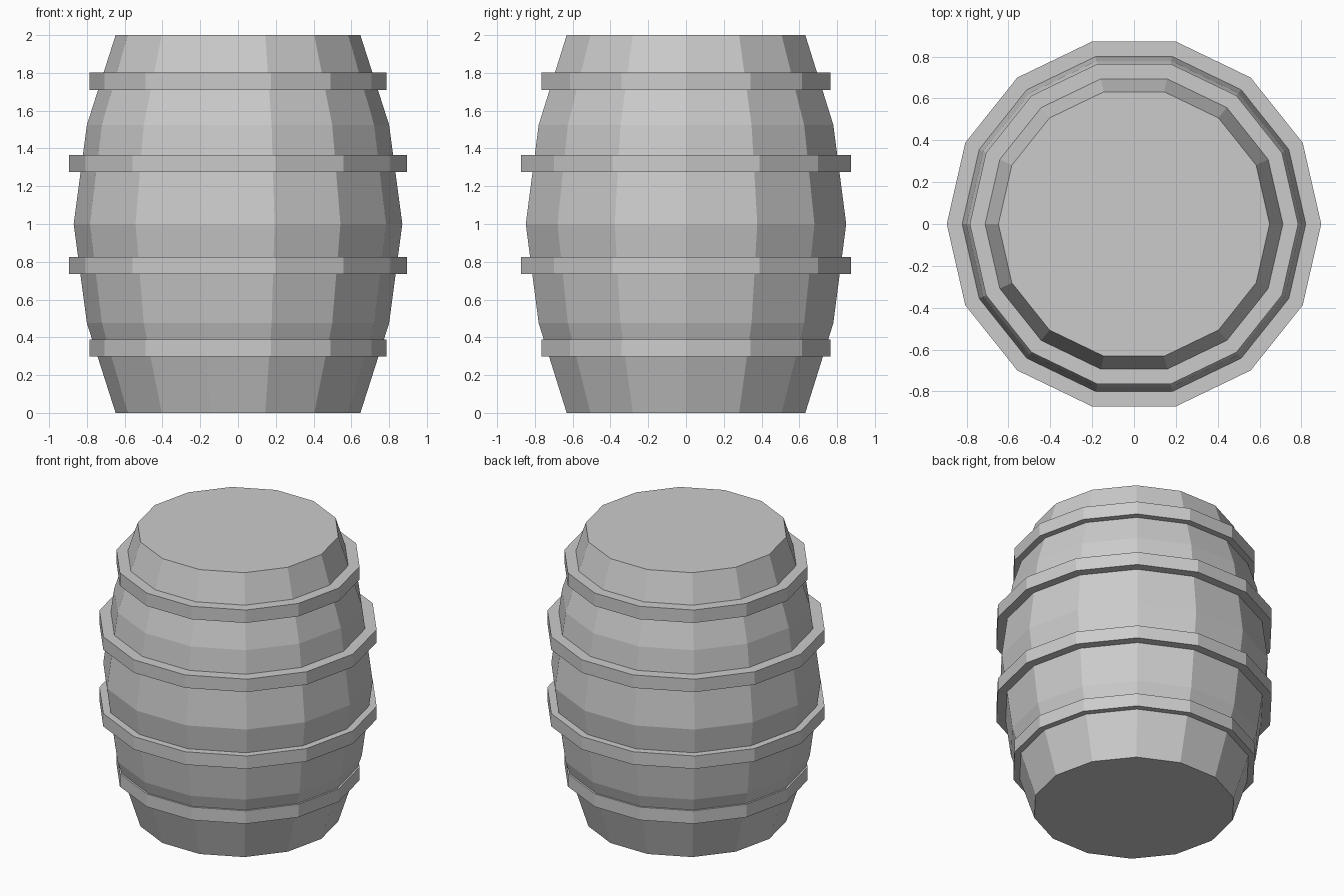
import bpy
import bmesh
from math import cos, sin, tau

SIDES = 14

if "Cube" in bpy.data.objects:
    bpy.data.objects.remove(bpy.data.objects["Cube"], do_unlink=True)

grey = bpy.data.materials.new("plain_grey")
grey.use_nodes = True
grey.diffuse_color = (0.6, 0.6, 0.6, 1)
grey.node_tree.nodes["Principled BSDF"].inputs["Base Color"].default_value = (0.6, 0.6, 0.6, 1)


def lathe(name, profile, closed=False):
    """Turn (radius, z) points around z; a closed profile makes a hoop, an open one is capped."""
    bm = bmesh.new()
    rings = [[bm.verts.new((r * cos(tau * i / SIDES), r * sin(tau * i / SIDES), z))
              for i in range(SIDES)] for r, z in profile]
    pairs = list(zip(rings, rings[1:]))
    if closed:
        pairs.append((rings[-1], rings[0]))
    else:
        bm.faces.new(rings[0])
        bm.faces.new(rings[-1])
    for low, high in pairs:
        for i in range(SIDES):
            j = (i + 1) % SIDES
            bm.faces.new((low[i], low[j], high[j], high[i]))
    bmesh.ops.recalc_face_normals(bm, faces=bm.faces)
    mesh = bpy.data.meshes.new(name)
    bm.to_mesh(mesh)
    bm.free()
    mesh.materials.append(grey)
    obj = bpy.data.objects.new(name, mesh)
    bpy.context.collection.objects.link(obj)
    return obj


# Bulging wooden body with flat ends
lathe("barrel_body", [(0.648, 0), (0.8, 0.475), (0.87, 1), (0.8, 1.525), (0.648, 2)])

# Four flat hoops, inner faces buried in the body
for name, radius, inner, bottom in (
        ("lower_end_hoop", 0.785, 0.70, 0.298), ("lower_middle_hoop", 0.895, 0.79, 0.735),
        ("upper_middle_hoop", 0.895, 0.79, 1.275), ("upper_end_hoop", 0.785, 0.70, 1.71)):
    top = bottom + 0.091
    lathe(name, [(inner, bottom), (radius, bottom), (radius, top), (inner, top)], closed=True)
